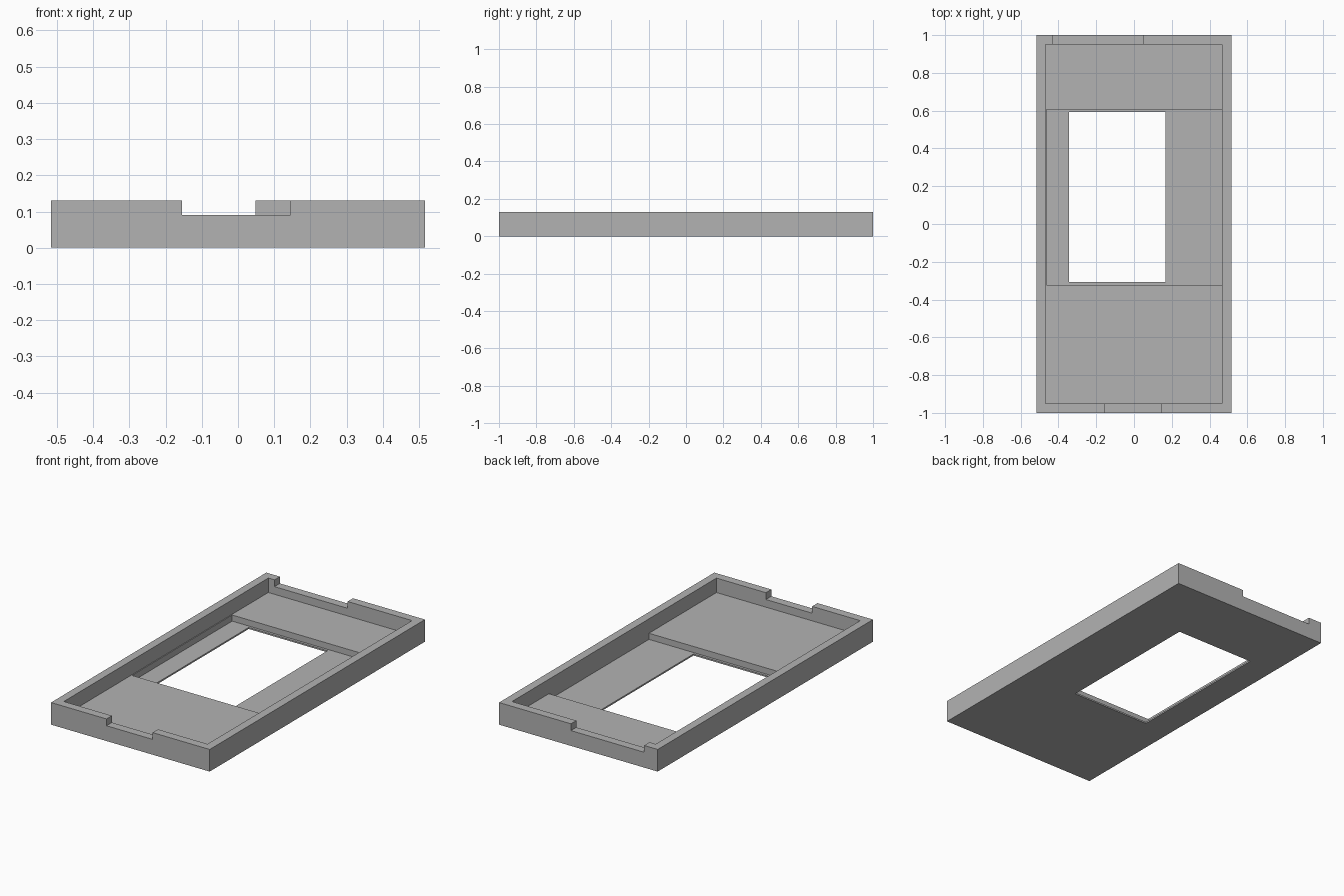
import bpy

if "Cube" in bpy.data.objects:
    bpy.data.objects.remove(bpy.data.objects["Cube"])

grey = bpy.data.materials.new("plain grey")
grey.diffuse_color = (0.45, 0.45, 0.45, 1)
grey.use_nodes = True
grey.node_tree.nodes["Principled BSDF"].inputs["Base Color"].default_value = grey.diffuse_color


def box(name, x0, x1, y0, y1, z0, z1):
    """Axis-aligned box given by its limits."""
    bpy.ops.mesh.primitive_cube_add(
        size=1, location=((x0 + x1) / 2, (y0 + y1) / 2, (z0 + z1) / 2))
    ob = bpy.context.object
    ob.name = name
    ob.scale = (x1 - x0, y1 - y0, z1 - z0)
    bpy.ops.object.transform_apply(location=True, rotation=False, scale=True)
    ob.data.materials.append(grey)
    return ob


def cut(target, *limits):
    """Subtract a box from the target."""
    cutter = box("cutter", *limits)
    mod = target.modifiers.new("cut", 'BOOLEAN')
    mod.operation = 'DIFFERENCE'
    mod.solver = 'EXACT'
    mod.object = cutter
    bpy.context.view_layer.objects.active = target
    bpy.ops.object.modifier_apply(modifier=mod.name)
    bpy.data.objects.remove(cutter, do_unlink=True)


HEIGHT, OVER = 0.13, 0.3
tray = box("case_tray", -0.516, 0.516, -1, 1, 0, HEIGHT)

# main cavity inside the rim
cut(tray, -0.468, 0.467, -0.95, 0.95, 0.045, OVER)
# shallow recess in the floor around the window
cut(tray, -0.463, 0.467, -0.323, 0.607, 0.009, OVER)
# window through the floor
cut(tray, -0.345, 0.167, -0.308, 0.592, -0.1, OVER)
# notches in the front and back rims
cut(tray, -0.155, 0.145, -1.1, -0.9, 0.09, OVER)
cut(tray, -0.428, 0.048, 0.9, 1.1, 0.09, OVER)
